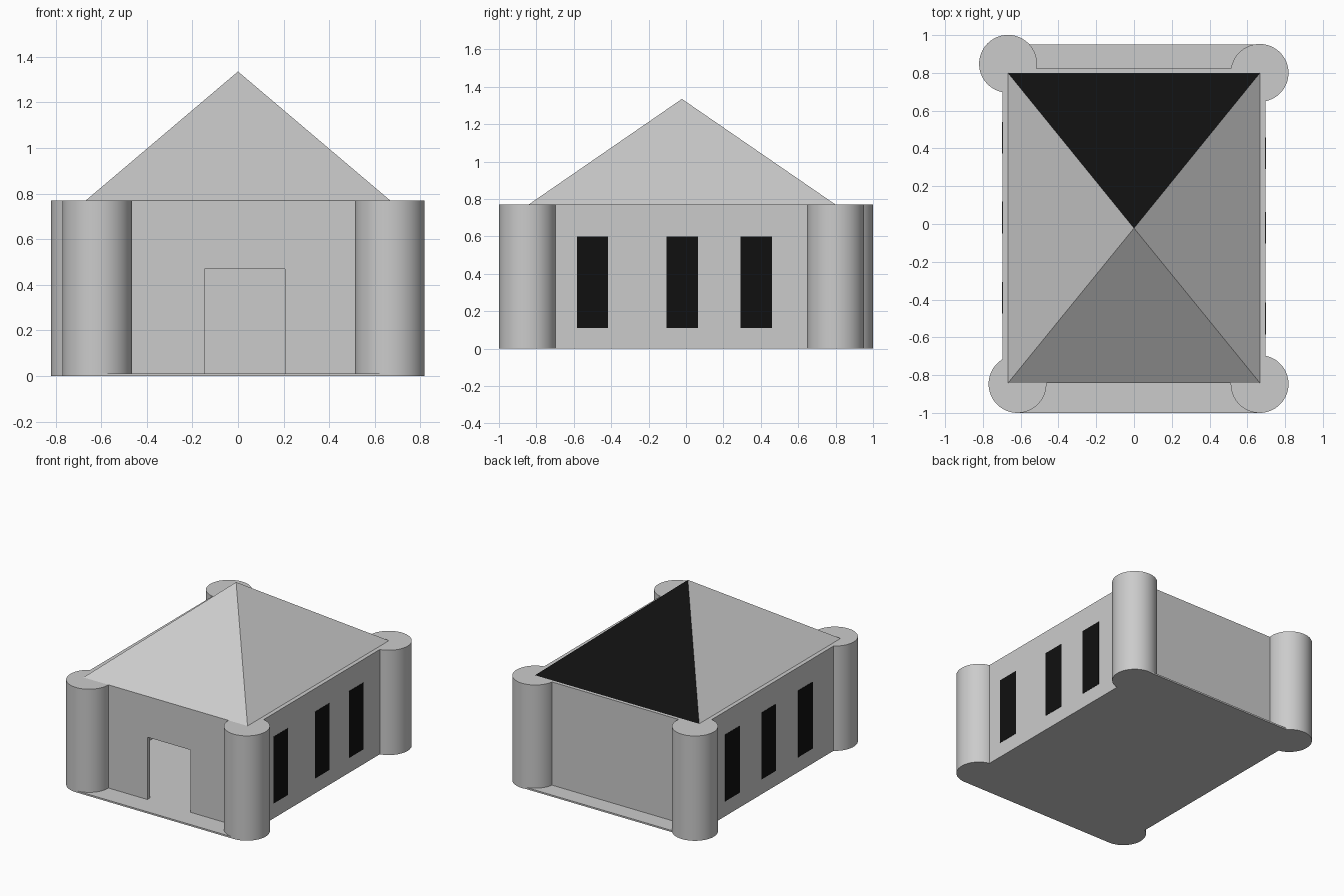
import bpy, bmesh, math
from mathutils import Vector

if "Cube" in bpy.data.objects:
    bpy.data.objects.remove(bpy.data.objects["Cube"])

H = 0.77      # wall and tower height
F = 0.012     # floor slab thickness
black = bpy.data.materials.new("black")
black.diffuse_color = (0.005, 0.005, 0.005, 1)
black.use_nodes = True
black.node_tree.nodes["Principled BSDF"].inputs["Base Color"].default_value = black.diffuse_color


def make(name, bm):
    bmesh.ops.recalc_face_normals(bm, faces=bm.faces)
    me = bpy.data.meshes.new(name)
    bm.to_mesh(me)
    bm.free()
    ob = bpy.data.objects.new(name, me)
    bpy.context.collection.objects.link(ob)
    return ob


def prism(name, pts, offset):
    """Closed outline extruded by an offset vector."""
    bm = bmesh.new()
    face = bm.faces.new([bm.verts.new(p) for p in pts])
    ext = bmesh.ops.extrude_face_region(bm, geom=[face], use_keep_orig=True)
    verts = [v for v in ext["geom"] if isinstance(v, bmesh.types.BMVert)]
    bmesh.ops.translate(bm, verts=verts, vec=Vector(offset))
    return make(name, bm)


def box(name, x0, x1, y0, y1, z0, z1):
    return prism(name, [(x0, y0, z0), (x1, y0, z0), (x1, y1, z0), (x0, y1, z0)],
                 (0, 0, z1 - z0))


# Corner towers
towers = {"front_left": (-0.617, -0.847), "front_right": (0.665, -0.847),
          "back_left": (-0.667, 0.848), "back_right": (0.665, 0.80)}
for label, (x, y) in towers.items():
    bpy.ops.mesh.primitive_cylinder_add(vertices=96, radius=0.153, depth=H,
                                        location=(x, y, H / 2))
    ob = bpy.context.object
    ob.name = "tower_" + label
    bpy.ops.object.shade_smooth_by_angle(angle=math.radians(30))

# Thin floor slab, its corners tucked inside the towers
slab = [(-0.617, -1), (0.665, -1), (0.697, -0.8), (0.697, 0.8), (0.665, 0.95),
        (-0.6, 0.95), (-0.697, 0.85), (-0.697, -0.8)]
prism("floor_slab", [(x, y, 0) for x, y in slab], (0, 0, F))

# Front wall with doorway
door = [(-0.66, F), (-0.147, F), (-0.147, 0.47), (0.205, 0.47), (0.205, F),
        (0.667, F), (0.667, H), (-0.66, H)]
prism("front_wall", [(x, -0.842, z) for x, z in door], (0, 0.03, 0))

# Back and side walls
box("back_wall", -0.667, 0.667, 0.79, 0.822, F, H)
box("left_wall", -0.697, -0.667, -0.842, 0.822, F, H)
box("right_wall", 0.667, 0.697, -0.842, 0.822, F, H)

# Dark window panels, spaced slightly differently on each side
windows = {1: (-0.5, -0.02, 0.375), -1: (0.457, 0.035, -0.39)}
for side, centres in windows.items():
    for i, y in enumerate(centres):
        xa, xb = sorted((side * 0.68, side * 0.699))
        w = box(("right" if side > 0 else "left") + f"_window_{i + 1}",
                xa, xb, y - 0.084, y + 0.084, 0.11, 0.60)
        w.data.materials.append(black)

# Pyramid roof with a dark back slope
bm = bmesh.new()
base = [bm.verts.new(p) for p in [(-0.667, -0.842, H), (0.667, -0.842, H),
                                  (0.667, 0.80, H), (-0.667, 0.80, H)]]
apex = bm.verts.new((0, -0.022, 1.335))
bm.faces.new(base)
for i in range(4):
    f = bm.faces.new((base[i], base[(i + 1) % 4], apex))
    f.material_index = 1 if i == 2 else 0
roof = make("roof", bm)
grey = bpy.data.materials.new("grey")
grey.diffuse_color = (0.8, 0.8, 0.8, 1)
grey.use_nodes = True
grey.node_tree.nodes["Principled BSDF"].inputs["Base Color"].default_value = grey.diffuse_color
roof.data.materials.append(grey)
roof.data.materials.append(black)
